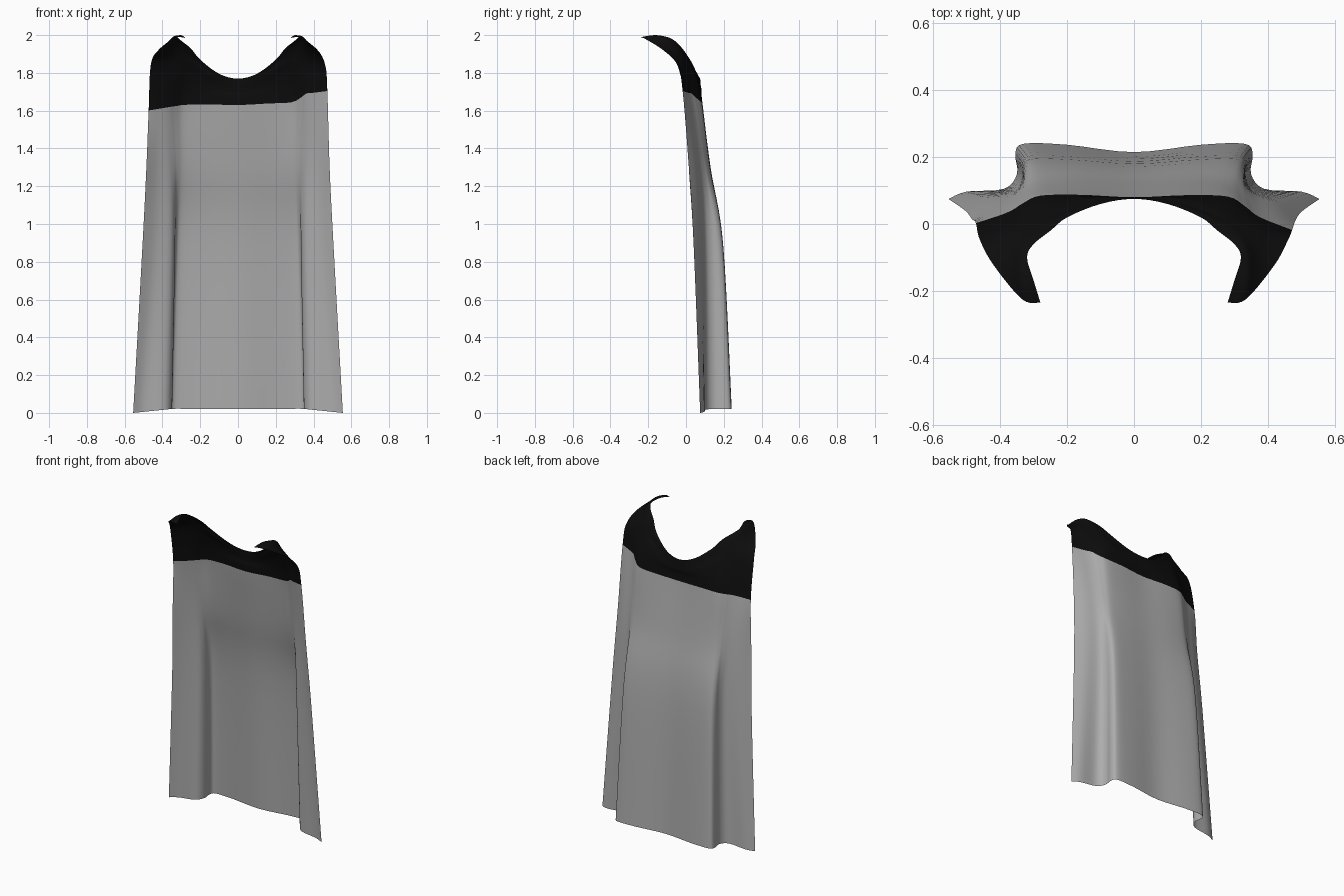
import bpy
import bmesh
from mathutils import Vector

default = bpy.data.objects.get("Cube")
if default:
    bpy.data.objects.remove(default)

ROW_STEPS = 6
COLUMN_STEPS = 4


def make_material(name, color, roughness):
    mat = bpy.data.materials.new(name)
    mat.use_nodes = True
    mat.diffuse_color = color
    shader = mat.node_tree.nodes["Principled BSDF"]
    shader.inputs["Base Color"].default_value = color
    shader.inputs["Roughness"].default_value = roughness
    return mat


def piecewise(points, x):
    """Linear interpolation through (x, value) points."""
    for (xa, va), (xb, vb) in zip(points, points[1:]):
        if x <= xb:
            return va + (vb - va) * max(0, x - xa) / (xb - xa)
    return points[-1][1]


def smooth_chain(points, steps):
    """Catmull-Rom curve through the points."""
    result = []
    last = len(points) - 1
    for i in range(last):
        a, b = points[max(i - 1, 0)], points[i]
        c, d = points[i + 1], points[min(i + 2, last)]
        for s in range(steps):
            t = s / steps
            result.append(0.5 * (2 * b + (c - a) * t
                                 + (2 * a - 5 * b + 4 * c - d) * t ** 2
                                 + (3 * b - a - 3 * c + d) * t ** 3))
    result.append(points[last])
    return result


def mirrored(half):
    """Full row from the right edge to the left edge of the cape."""
    return [Vector((-x, y, z)) for x, y, z in reversed(half[1:])] + [Vector(p) for p in half]


# Hanging panel: half cross-sections (x, y) from the centre to the side edge
hem = [(0, .215), (.2, .237), (.33, .24), (.355, .21),
       (.35, .15), (.39, .105), (.5, .097), (.555, .075)]
waist = [(0, .18), (.18, .192), (.3, .195), (.33, .175),
         (.335, .135), (.36, .1), (.44, .075), (.505, .04)]
back = [(0, .125), (.17, .13), (.28, .125), (.32, .11),
        (.34, .095), (.37, .075), (.43, .05), (.485, .015)]
seam = [(0, .078), (.16, .086), (.28, .083), (.33, .06),
        (.36, .04), (.39, .025), (.43, .01), (.473, -.005)]

# Shoulder yoke: half rows (x, y, z) rising to the neckline and the front tips
yoke_low = [(0, .08, 1.7), (.13, .08, 1.72), (.25, .055, 1.78), (.32, .02, 1.81),
            (.36, 0, 1.83), (.39, -.015, 1.84), (.42, -.03, 1.84), (.462, -.045, 1.84)]
yoke_high = [(0, .077, 1.735), (.11, .07, 1.76), (.23, .03, 1.84), (.29, 0, 1.89),
             (.33, -.03, 1.92), (.36, -.06, 1.93), (.385, -.09, 1.93), (.422, -.12, 1.92)]
yoke_rim = [(0, .076, 1.755), (.1, .065, 1.78), (.21, .03, 1.855), (.265, -.01, 1.915),
            (.32, -.05, 1.96), (.345, -.1, 1.98), (.345, -.17, 1.99), (.335, -.225, 1.985)]
neckline = [(0, .075, 1.77), (.1, .06, 1.795), (.2, .02, 1.87), (.25, -.02, 1.93),
            (.3, -.06, 1.97), (.32, -.1, 1.99), (.3, -.17, 2), (.28, -.235, 1.985)]

# Uneven height of the colour seam across the back, and the slight dip of the hem
seam_height = [(-.48, 1.6), (-.36, 1.62), (-.25, 1.635), (0, 1.63),
               (.3, 1.645), (.36, 1.69), (.48, 1.705)]
hem_height = [(0, .02), (.34, .022), (.555, 0)]

rows = [mirrored([(x, y, piecewise(hem_height, x)) for x, y in hem])]
for section, height in ((waist, .9), (back, 1.3)):
    rows.append(mirrored([(x, y, height) for x, y in section]))
seam_row = mirrored([(x, y, 0) for x, y in seam])
for point in seam_row:
    point.z = piecewise(seam_height, point.x)
    point.y -= (point.z - 1.64) * .2
rows.append(seam_row)
seam_index = (len(rows) - 1) * ROW_STEPS
rows += [mirrored(r) for r in (yoke_low, yoke_high, yoke_rim, neckline)]

# Refine across each row, then along each column
wide = [smooth_chain(row, COLUMN_STEPS) for row in rows]
columns = [smooth_chain(list(col), ROW_STEPS) for col in zip(*wide)]

# Cape sheet, with the yoke faces above the seam in the dark colour
bm = bmesh.new()
grid = [[bm.verts.new(p) for p in col] for col in columns]
for left, right in zip(grid, grid[1:]):
    for j in range(len(left) - 1):
        face = bm.faces.new((left[j], left[j + 1], right[j + 1], right[j]))
        face.material_index = 1 if j >= seam_index else 0
        face.smooth = True
mesh = bpy.data.meshes.new("cape")
bm.to_mesh(mesh)
bm.free()

mesh.materials.append(make_material("grey cloth", (.42, .42, .42, 1), .8))
mesh.materials.append(make_material("black yoke", (.004, .004, .004, 1), .8))
cape = bpy.data.objects.new("cape", mesh)
bpy.context.collection.objects.link(cape)
